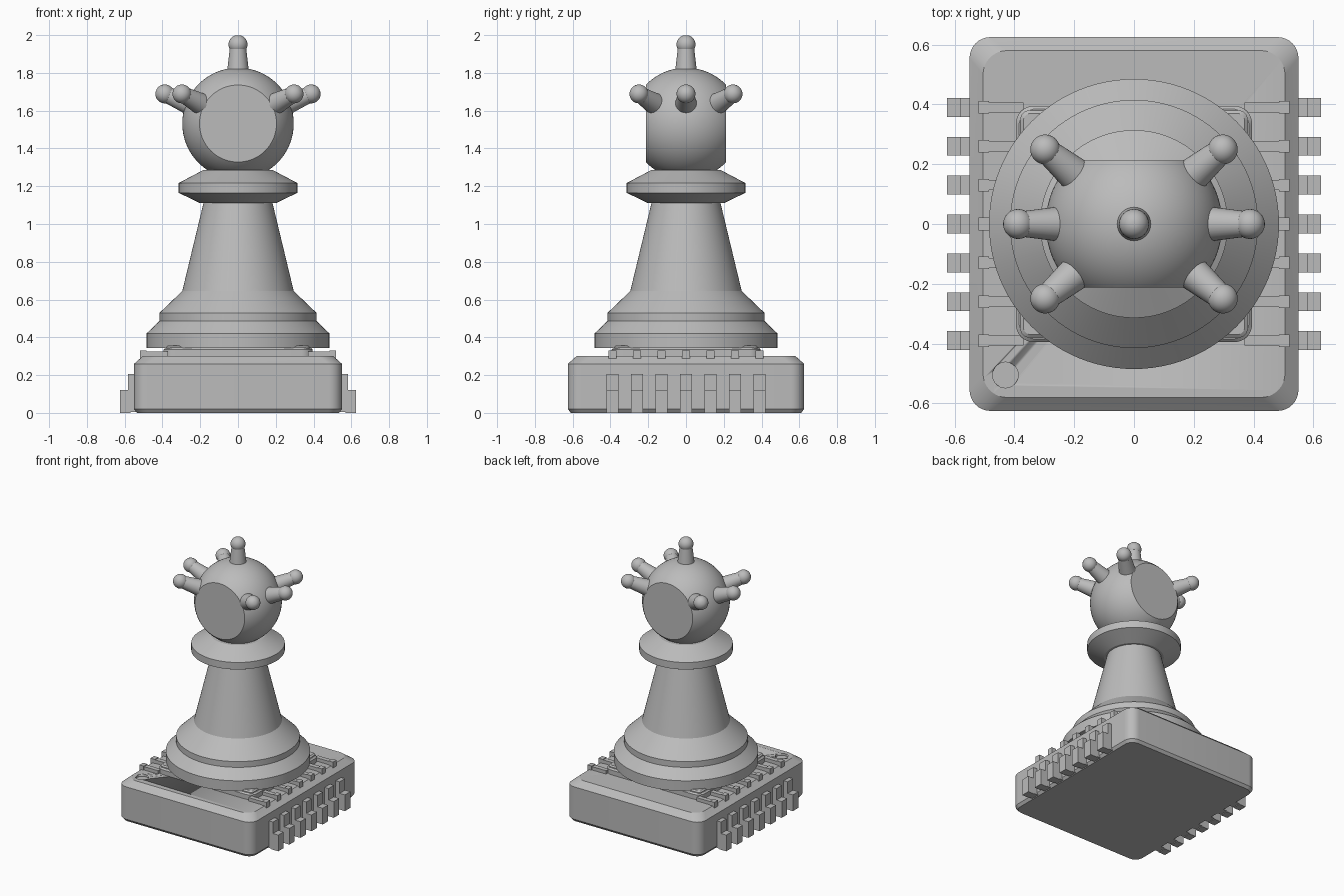
import bpy, bmesh
from math import sin, cos, pi, radians
from mathutils import Vector

cube = bpy.data.objects.get("Cube")
if cube:
    bpy.data.objects.remove(cube)

grey = bpy.data.materials.new("plain_grey")
grey.use_nodes = True
COLOUR = (0.5, 0.5, 0.5, 1)
grey.diffuse_color = COLOUR
grey.node_tree.nodes["Principled BSDF"].inputs["Base Color"].default_value = COLOUR


def finish(bm, name, smooth=True):
    """Turn a bmesh into a named grey object."""
    bmesh.ops.recalc_face_normals(bm, faces=bm.faces)
    mesh = bpy.data.meshes.new(name)
    bm.to_mesh(mesh)
    bm.free()
    mesh.materials.append(grey)
    ob = bpy.data.objects.new(name, mesh)
    bpy.context.collection.objects.link(ob)
    if smooth:
        bpy.ops.object.select_all(action='DESELECT')
        ob.select_set(True)
        bpy.context.view_layer.objects.active = ob
        bpy.ops.object.shade_smooth_by_angle(angle=radians(25))
    return ob


def loft(name, rings):
    """Skin a stack of closed point rings and cap both ends."""
    bm = bmesh.new()
    loops = [[bm.verts.new(p) for p in ring] for ring in rings]
    n = len(loops[0])
    for a, b in zip(loops, loops[1:]):
        for i in range(n):
            j = (i + 1) % n
            bm.faces.new((a[i], a[j], b[j], b[i]))
    bm.faces.new(loops[0])
    bm.faces.new(loops[-1])
    return finish(bm, name)


def circle(r, z, n=96):
    return [(r * cos(2 * pi * i / n), r * sin(2 * pi * i / n), z) for i in range(n)]


def rounded(hx, hy, r, z, cx=0, cy=0, steps=8):
    """Rounded rectangle ring with half sizes hx, hy."""
    pts = []
    for q, (sx, sy) in enumerate(((1, 1), (-1, 1), (-1, -1), (1, -1))):
        for i in range(steps + 1):
            a = (q + i / steps) * pi / 2
            pts.append((cx + sx * (hx - r) + r * cos(a), cy + sy * (hy - r) + r * sin(a), z))
    return pts


def box(name, x0, x1, y, w, z0, z1):
    bm = bmesh.new()
    bmesh.ops.create_cube(bm, size=1)
    for v in bm.verts:
        v.co = ((x0 + x1) / 2 + v.co.x * (x1 - x0), y + v.co.y * w,
                (z0 + z1) / 2 + v.co.z * (z1 - z0))
    return finish(bm, name, smooth=False)


# Chip block with chamfered rims
block = loft("chip_block", [rounded(0.535, 0.61, 0.06, 0), rounded(0.55, 0.625, 0.07, 0.02),
                            rounded(0.55, 0.625, 0.07, 0.26), rounded(0.505, 0.58, 0.08, 0.3)])

# Round orientation dimple in one corner
dimple = loft("dimple_cutter", [circle(0.043, 0.285, 32), circle(0.043, 0.35, 32)])
dimple.location = (-0.43, -0.505, 0)
dimple.hide_render = True
dimple.hide_viewport = True
cut = block.modifiers.new("dimple", 'BOOLEAN')
cut.object = dimple
cut.solver = 'EXACT'

# Pad under the piece with raised corners
loft("pad", [rounded(0.395, 0.395, 0.06, 0.29), rounded(0.395, 0.395, 0.06, 0.335),
             rounded(0.385, 0.385, 0.06, 0.345)])
for sx in (-1, 1):
    for sy in (-1, 1):
        c = (sx * 0.33, sy * 0.33)
        loft("pad_corner", [rounded(0.05, 0.05, 0.03, 0.33, *c), rounded(0.05, 0.05, 0.03, 0.35, *c),
                            rounded(0.04, 0.04, 0.025, 0.358, *c)])

# Pins and traces along both long sides
for side in (-1, 1):
    for k in range(-3, 4):
        y = k * 0.13
        for name, a, b, w, z0, z1 in (("pin_shoulder", 0.53, 0.582, 0.063, 0.005, 0.205),
                                      ("pin_foot", 0.57, 0.625, 0.063, 0, 0.12),
                                      ("trace", 0.37, 0.5, 0.034, 0.28, 0.325),
                                      ("trace_end", 0.485, 0.52, 0.042, 0.27, 0.33)):
            x0, x1 = sorted((side * a, side * b))
            box(name, x0, x1, y, w, z0, z1)

# Turned body and collar
loft("turned_body", [circle(r, z) for r, z in (
    (0.485, 0.344), (0.485, 0.42), (0.415, 0.487), (0.415, 0.53), (0.295, 0.645),
    (0.183, 1.11), (0.2, 1.11), (0.314, 1.165), (0.314, 1.217), (0.185, 1.285))])

# Spherical head with flat front and back
HEAD = Vector((0, 0, 1.532))
bm = bmesh.new()
bmesh.ops.create_uvsphere(bm, u_segments=96, v_segments=48, radius=0.295)
for s in (-1, 1):
    res = bmesh.ops.bisect_plane(bm, geom=bm.verts[:] + bm.edges[:] + bm.faces[:],
                                 plane_co=(0, s * 0.213, 0), plane_no=(0, s, 0), clear_outer=True)
    rim = [e for e in res["geom_cut"] if isinstance(e, bmesh.types.BMEdge)]
    bmesh.ops.edgeloop_fill(bm, edges=rim)
finish(bm, "head").location = HEAD

# Ball-tipped arms radiating from the head
ARM = [circle(0.062, 0.24, 32), circle(0.043, 0.4, 32)]
BALL = [circle(0.05 * sin(t * pi / 16), 0.418 - 0.05 * cos(t * pi / 16), 32) for t in range(1, 16)]


def arm(direction):
    for name, rings in (("arm", ARM), ("arm_tip", BALL)):
        ob = loft(name, rings)
        ob.rotation_euler = direction.to_track_quat('Z', 'Y').to_euler()
        ob.location = HEAD


arm(Vector((0, 0, 1)))
elev = radians(22)
for deg in (0, 40, 140, 180, 220, 320):
    a = radians(deg)
    arm(Vector((cos(a) * cos(elev), sin(a) * cos(elev), sin(elev))))
